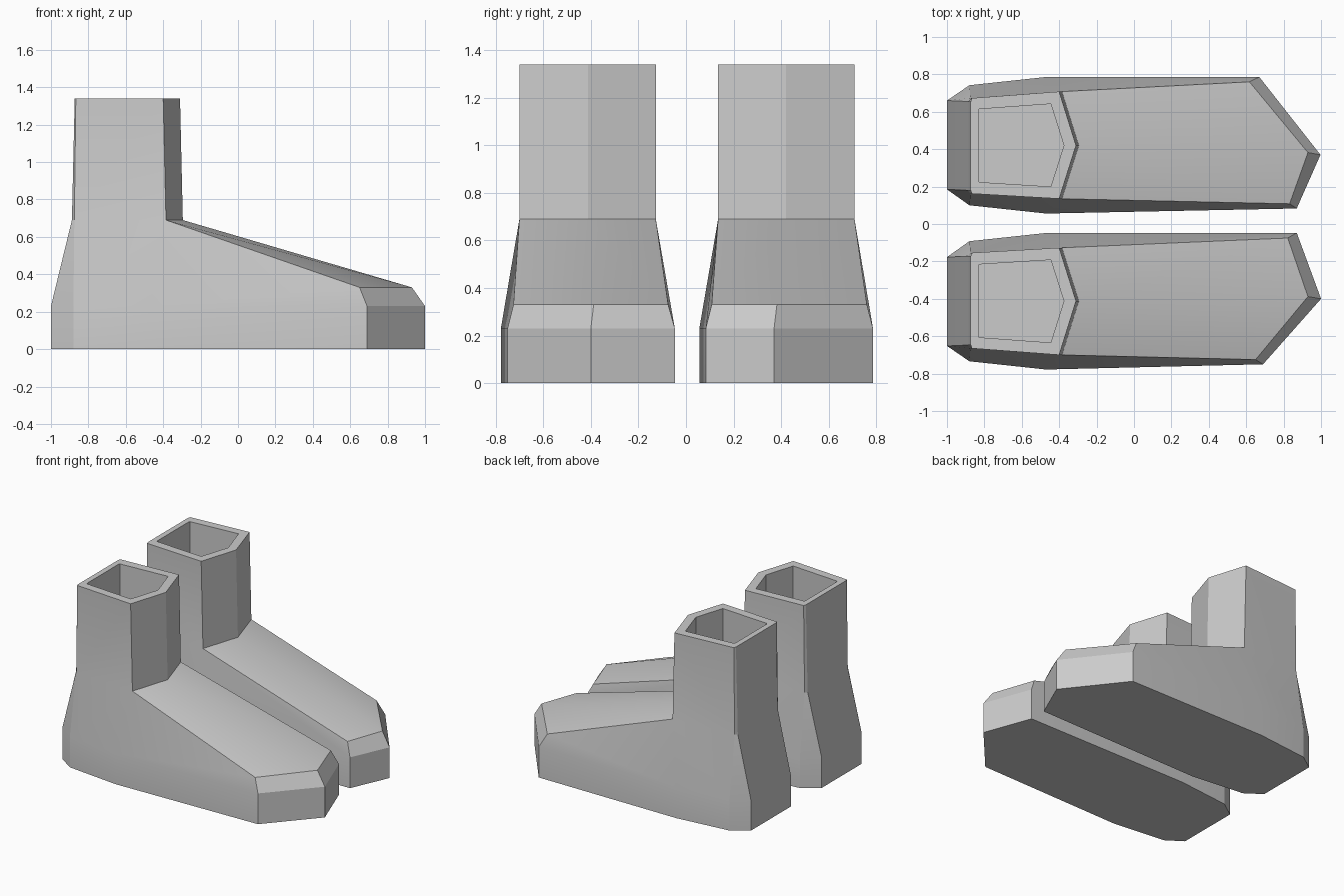
import bpy, bmesh
from math import radians

if "Cube" in bpy.data.objects:
    bpy.data.objects.remove(bpy.data.objects["Cube"])


def make_boot(name, side, shift, sole_toe, upper_toe):
    """Build one boot as stacked rings; rings run outer heel -> toe -> inner heel."""
    bm = bmesh.new()

    def ring(points, z):
        return [bm.verts.new((p[0], side * (p[1] + shift), p[2] if len(p) > 2 else z))
                for p in points]

    def bridge(a, b):
        n = len(a)
        for i in range(n):
            j = (i + 1) % n
            bm.faces.new((a[i], a[j], b[j], b[i]))

    # toe points are given in final positions, so undo the shift
    sole_toe = [(x, y - shift) for x, y in sole_toe]
    upper_toe = [(x, y - shift, 0.33) for x, y in upper_toe]

    # sole block
    outline = [(-1, .66), (-.88, .742), (-.47, .786), *sole_toe,
               (-.47, .056), (-.88, .10), (-1, .185)]
    bottom = ring(outline, 0)
    welt = ring(outline, .23)
    bm.faces.new(bottom)
    bridge(bottom, welt)

    # upper, sloping in to the ankle and the toe cap
    upper = ring([(-.888, .655), (-.875, .673), (-.385, .708), *upper_toe,
                  (-.385, .135), (-.875, .162), (-.888, .18)], .69)
    bridge(welt, upper)

    # instep, creased along the middle
    peak = ring([(-.295, .42)], .69)[0]
    bm.faces.new((upper[2], upper[3], upper[4], peak))
    bm.faces.new((peak, upper[4], upper[5], upper[6]))

    # shaft, rim and hollow inside
    ankle = upper[:3] + [peak] + upper[6:]
    rim = ring([(-.873, .655), (-.867, .673), (-.40, .708), (-.31, .42),
                (-.40, .135), (-.867, .162), (-.873, .18)], 1.34)
    opening = [(-.832, .602), (-.828, .614), (-.445, .642), (-.375, .42),
               (-.445, .20), (-.828, .224), (-.832, .236)]
    mouth = ring(opening, 1.34)
    floor = ring(opening, .69)
    bridge(ankle, rim)
    bridge(rim, mouth)
    bridge(mouth, floor)
    bm.faces.new(floor)

    bmesh.ops.recalc_face_normals(bm, faces=bm.faces)
    mesh = bpy.data.meshes.new(name)
    bm.to_mesh(mesh)
    bm.free()
    obj = bpy.data.objects.new(name, mesh)
    bpy.context.collection.objects.link(obj)
    bpy.ops.object.select_all(action='DESELECT')
    obj.select_set(True)
    bpy.context.view_layer.objects.active = obj
    bpy.ops.object.shade_smooth_by_angle(angle=radians(20))


# the two boots mirror each other, apart from slightly turned toes
make_boot("left_boot", 1, 0,
          [(.67, .786), (.997, .37), (.87, .083)],
          [(.617, .76), (.93, .382), (.832, .108)])
make_boot("right_boot", -1, -.008,
          [(.69, .75), (1, .40), (.87, .047)],
          [(.65, .725), (.93, .388), (.822, .075)])
